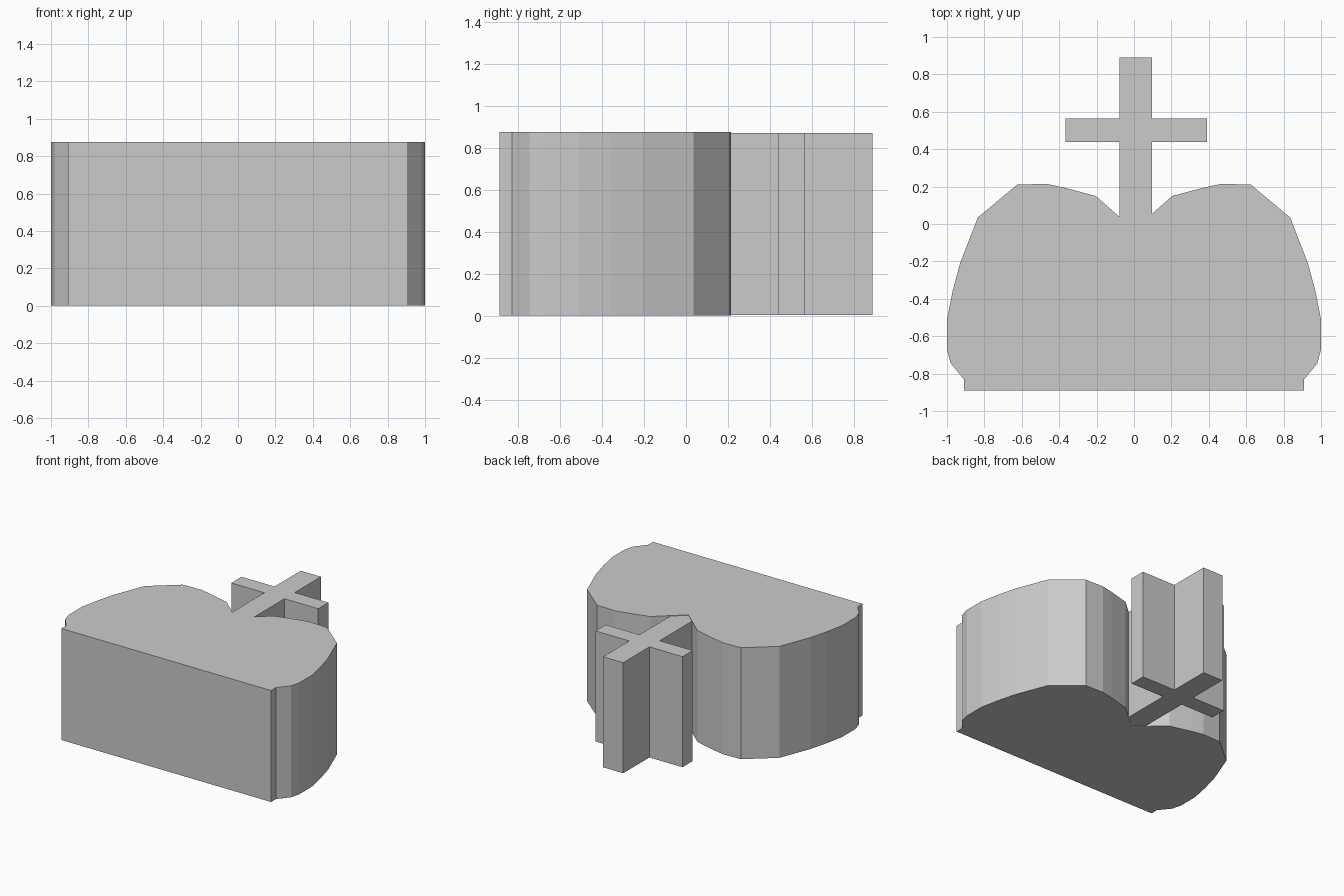
import bpy
import bmesh

if "Cube" in bpy.data.objects:
    bpy.data.objects.remove(bpy.data.objects["Cube"])


def extrude_outline(name, points, z0, z1):
    """Flat outline in the xy plane, extruded straight up."""
    bm = bmesh.new()
    face = bm.faces.new([bm.verts.new((x, y, z0)) for x, y in points])
    ext = bmesh.ops.extrude_face_region(bm, geom=[face], use_keep_orig=True)
    top = [v for v in ext["geom"] if isinstance(v, bmesh.types.BMVert)]
    bmesh.ops.translate(bm, verts=top, vec=(0, 0, z1 - z0))
    bmesh.ops.recalc_face_normals(bm, faces=bm.faces)
    mesh = bpy.data.meshes.new(name)
    bm.to_mesh(mesh)
    bm.free()
    obj = bpy.data.objects.new(name, mesh)
    bpy.context.collection.objects.link(obj)
    return obj


# Two-lobed body: right half of the outline, mirrored to the left
half = [(0.91, -0.89), (0.91, -0.83), (0.98, -0.745), (1.0, -0.67),
        (1.0, -0.51), (0.97, -0.36), (0.93, -0.21), (0.835, 0.035),
        (0.625, 0.21), (0.47, 0.215), (0.375, 0.195), (0.205, 0.15)]
valley = [(0.0, -0.03)]
mirrored = [(-x, y) for x, y in reversed(half)]
extrude_outline("lobed_body", half + valley + mirrored, 0.0, 0.875)

# Cross rising from the valley, its foot sunk into the body
left, right = -0.078, 0.097
arm_left, arm_right = -0.365, 0.39
arm_low, arm_high = 0.438, 0.565
foot, tip = -0.06, 0.89
cross = [(left, foot), (right, foot), (right, arm_low), (arm_right, arm_low),
         (arm_right, arm_high), (right, arm_high), (right, tip), (left, tip),
         (left, arm_high), (arm_left, arm_high), (arm_left, arm_low),
         (left, arm_low)]
extrude_outline("cross", cross, 0.003, 0.871)
